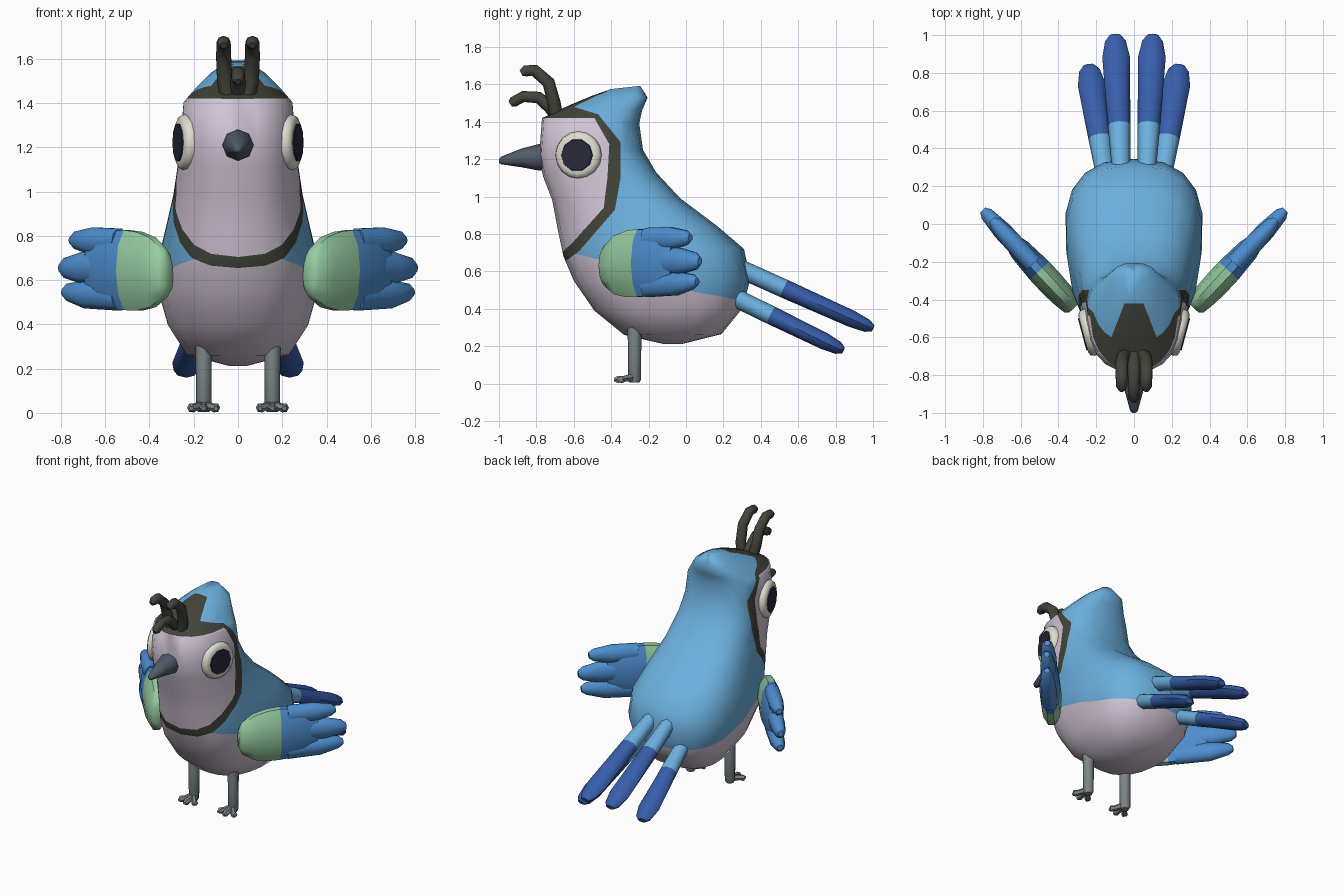
import bpy, bmesh, math
from mathutils import Vector as V

if "Cube" in bpy.data.objects:
    bpy.data.objects.remove(bpy.data.objects["Cube"])


def mat(name, rgb):
    m = bpy.data.materials.new(name)
    lin = [(c / 255 / 12.92) if c < 11 else ((c / 255 + 0.055) / 1.055) ** 2.4 for c in rgb]
    m.diffuse_color = (*lin, 1)
    m.use_nodes = True
    m.node_tree.nodes["Principled BSDF"].inputs["Base Color"].default_value = m.diffuse_color
    return m


SKY = mat("sky_blue", (108, 176, 222))
WING = mat("wing_blue", (78, 142, 208))
NAVY = mat("deep_blue", (56, 94, 172))
GREEN = mat("soft_green", (150, 204, 160))
LILAC = mat("pale_lilac", (210, 197, 214))
BLACK = mat("olive_black", (66, 68, 58))
GREY = mat("leg_grey", (124, 134, 136))
BEAK = mat("beak_slate", (82, 90, 106))
WHITE = mat("eye_white", (222, 220, 208))
PUPIL = mat("pupil_dark", (40, 40, 58))


def finish(bm, name, mats, angle=50):
    bmesh.ops.recalc_face_normals(bm, faces=bm.faces)
    me = bpy.data.meshes.new(name)
    bm.to_mesh(me)
    bm.free()
    for m in mats:
        me.materials.append(m)
    ob = bpy.data.objects.new(name, me)
    bpy.context.collection.objects.link(ob)
    bpy.ops.object.select_all(action='DESELECT')
    ob.select_set(True)
    bpy.context.view_layer.objects.active = ob
    bpy.ops.object.shade_smooth_by_angle(angle=math.radians(angle))
    return ob


def ring(c, u, v, n):
    """Ellipse of n points around c with half axes u and v."""
    return [V(c) + V(u) * math.cos(t) + V(v) * math.sin(t)
            for t in (2 * math.pi * i / n for i in range(n))]


def loft(rings, switch=None, side=1):
    """Skin the rings; bands from index switch on take material 1."""
    bm = bmesh.new()
    vs = [[bm.verts.new((p.x * side, p.y, p.z)) for p in r] for r in rings]
    n = len(vs[0])
    for k in range(len(vs) - 1):
        for i in range(n):
            j = (i + 1) % n
            f = bm.faces.new((vs[k][i], vs[k][j], vs[k + 1][j], vs[k + 1][i]))
            f.material_index = int(switch is not None and k >= switch)
    bm.faces.new(vs[0])
    bm.faces.new(vs[-1]).material_index = int(switch is not None)
    return bm


def tube(name, pts, radii, n, m, side=1):
    """Round tube along a path in a roughly constant plane."""
    pts = [V(p) for p in pts]
    rings = []
    for i, p in enumerate(pts):
        d = (pts[min(i + 1, len(pts) - 1)] - pts[max(i - 1, 0)]).normalized()
        ref = V((1, 0, 0)) if abs(d.x) < 0.8 else V((0, 0, 1))
        u = (ref - d * ref.dot(d)).normalized()
        rings.append(ring(p, u * radii[i], d.cross(u) * radii[i], n))
    return finish(loft(rings, side=side), name, [m])


def inside(p, poly):
    hit = False
    for (ax, ay), (bx, by) in zip(poly, poly[1:] + poly[:1]):
        if (ay > p[1]) != (by > p[1]) and p[0] < (bx - ax) * (p[1] - ay) / (by - ay) + ax:
            hit = not hit
    return hit


def cut(bm, line, i, j, zmin=0):
    """Score the faces along a polyline drawn in axes i and j."""
    for a, b in zip(line, line[1:]):
        def near(f):
            if max(v.co.z for v in f.verts) < zmin:
                return False
            return all(min(v.co[k] for v in f.verts) < max(a[q], b[q]) and
                       max(v.co[k] for v in f.verts) > min(a[q], b[q])
                       for q, k in ((0, i), (1, j)))
        faces = [f for f in bm.faces if near(f)]
        geom = set(faces)
        for f in faces:
            geom.update(f.edges)
            geom.update(f.verts)
        co, no = V((0, 0, 0)), V((0, 0, 0))
        co[i], co[j] = a
        no[i], no[j] = b[1] - a[1], a[0] - b[0]
        bmesh.ops.bisect_plane(bm, geom=list(geom), plane_co=co, plane_no=no.normalized(), dist=1e-5)


# Body and head: egg-shaped rings (front y, z, back y, z, half width)
BODY = [(-0.12, 0.212, -0.02, 0.212, 0.04), (-0.33, 0.26, 0.19, 0.265, 0.23),
        (-0.49, 0.39, 0.30, 0.40, 0.315), (-0.60, 0.55, 0.345, 0.56, 0.36),
        (-0.655, 0.68, 0.31, 0.72, 0.355), (-0.685, 0.82, 0.17, 0.84, 0.325),
        (-0.715, 0.98, -0.03, 0.99, 0.29), (-0.765, 1.11, -0.16, 1.13, 0.27),
        (-0.785, 1.22, -0.23, 1.25, 0.258), (-0.77, 1.42, -0.25, 1.39, 0.245),
        (-0.62, 1.49, -0.235, 1.46, 0.185), (-0.50, 1.54, -0.205, 1.53, 0.125),
        (-0.40, 1.575, -0.245, 1.592, 0.05)]
rings = []
for yf, zf, yb, zb, w in BODY:
    r = []
    for k in range(20):
        t = 2 * math.pi * k / 20
        c, s = math.cos(t), math.sin(t)
        e = 0.8
        c, s = math.copysign(abs(c) ** e, c), math.copysign(abs(s) ** e, s)
        r.append(V((w * s * (1 + 0.12 * c), (yf + yb) / 2 + c * (yb - yf) / 2,
                    (zf + zb) / 2 + c * (zb - zf) / 2)))
    rings.append(r)
bm = loft(rings)
face_line = [(-1, 1.42), (-0.49, 1.42), (-0.41, 1.28), (-0.42, 1.1), (-0.44, 0.94),
             (-0.61, 0.75), (-0.665, 0.70), (-1, 0.40)]
band_line = [(-0.64, 1.7), (-0.62, 1.485), (-0.47, 1.44), (-0.35, 1.29), (-0.35, 1.1),
             (-0.38, 0.93), (-0.57, 0.71), (-0.65, 0.65), (-1, 0.39)]
belly_line = [(-0.62, 0.70), (-0.45, 0.66), (0.05, 0.49), (0.5, 0.41)]
tongue = [(-0.16, -0.68), (-0.12, -0.6), (-0.05, -0.42), (0.05, -0.42), (0.12, -0.6), (0.16, -0.68)]
for ln in (face_line, band_line, belly_line):
    cut(bm, ln, 1, 2)
cut(bm, tongue, 0, 1, 1.44)
for f in bm.faces:
    c = f.calc_center_median()
    p = (c.y, c.z)
    if inside(p, face_line):
        f.material_index = 1
    elif inside(p, band_line + [(-1, 1.7)]) or (c.z > 1.44 and inside((c.x, c.y), tongue)):
        f.material_index = 2
    elif inside(p, belly_line + [(0.5, 0), (-1, 0), (-1, 0.7)]):
        f.material_index = 1
finish(bm, "body", [SKY, LILAC, BLACK], 60)

# Beak
finish(loft([ring((0, y, z), (r, 0, 0), (0, 0, r), 8) for y, z, r in
             ((-0.74, 1.21, 0.072), (-0.79, 1.21, 0.07), (-0.88, 1.207, 0.05), (-0.99, 1.193, 0.02),
              (-1.0, 1.19, 0.008))]), "beak", [BEAK])

# Middle head plume
tube("middle_plume", [(0, -0.68, 1.42), (0, -0.73, 1.48), (0, -0.79, 1.53), (0, -0.87, 1.535), (0, -0.925, 1.505),
                      (0, -0.94, 1.495)], [0.035, 0.034, 0.032, 0.03, 0.028, 0.015], 8, BLACK)

for side, tag in ((1, "right"), (-1, "left")):
    # Side plumes
    tube(tag + "_plume", [(0.04, -0.69, 1.41), (0.06, -0.705, 1.5), (0.065, -0.735, 1.61), (0.065, -0.81, 1.675),
                          (0.065, -0.86, 1.672), (0.065, -0.882, 1.66)],
         [0.036, 0.035, 0.034, 0.032, 0.03, 0.016], 8, BLACK, side)

    # Eye: rounded white disc with a flat pupil plate
    a = math.radians(15)
    out, along = V((math.cos(a), -math.sin(a), 0)), V((math.sin(a), math.cos(a), 0))
    eye = V((0.24, -0.575, 1.222))

    def disc(name, prof, n, m):
        finish(loft([ring(eye + out * d, along * r, V((0, 0, r)), n) for d, r in prof], side=side),
               tag + name, [m])
    disc("_eye", ((-0.05, 0.12), (0, 0.127), (0.02, 0.12), (0.03, 0.1)), 16, WHITE)
    disc("_pupil", ((0.029, 0.088), (0.036, 0.085)), 10, PUPIL)

    # Wing: flat palm plus three feather tips (distance, centre z, half height, half thickness)
    a = math.radians(47)
    d, nrm = V((math.cos(a), math.sin(a), 0)), V((math.sin(a), -math.cos(a), 0))

    def wing(name, rows, mats, switch=None):
        finish(loft([ring(V((0.33, -0.43, z)) + d * s, nrm * t, V((0, 0, h)), 10) for s, z, h, t in rows],
                    switch, side), tag + name, mats)
    wing("_wing", ((-0.02, 0.63, 0.06, 0.035), (0.0, 0.63, 0.11, 0.055), (0.08, 0.635, 0.165, 0.066),
                   (0.17, 0.64, 0.187, 0.07), (0.25, 0.645, 0.19, 0.07), (0.40, 0.65, 0.18, 0.06),
                   (0.50, 0.65, 0.13, 0.035)), [GREEN, WING], 4)
    for i, (z0, z1, h, tip) in enumerate(((0.77, 0.78, 0.066, 0.62), (0.655, 0.655, 0.075, 0.69),
                                          (0.525, 0.545, 0.066, 0.67))):
        wing("_wing_feather_%d" % (i + 1),
             ((0.30, z0, h, 0.05), (tip - 0.15, (z0 + z1) / 2, h, 0.05),
              (tip - 0.03, z1, h * 0.62, 0.036), (tip, z1, h * 0.3, 0.018)), [WING])

    # Tail feathers with dark outer lengths
    for name, p0, p1, sw in (("_inner", (0.065, 0.22, 0.645), (0.10, 1.0, 0.295), 0.39),
                             ("_outer", (0.14, 0.18, 0.50), (0.24, 0.84, 0.178), 0.42)):
        p0, p1 = V(p0), V(p1)
        dr = (p1 - p0).normalized()
        u = V((0, 0, 1)).cross(dr).normalized()
        v = dr.cross(u)
        rows = ((0, 0.045, 0.05), (sw, 0.06, 0.05), (0.85, 0.073, 0.045), (0.96, 0.055, 0.035), (1, 0.03, 0.018))
        finish(loft([ring(p0.lerp(p1, k), u * w, v * t, 8) for k, w, t in rows], 1, side),
               tag + name + "_tail_feather", [SKY, NAVY])

    # Leg and toes
    tube(tag + "_leg", [(0.155, -0.275, 0.36), (0.155, -0.275, 0.2), (0.155, -0.275, 0.02), (0.155, -0.275, 0.005)],
         [0.038, 0.036, 0.034, 0.026], 8, GREY, side)
    for i, dx in enumerate((-0.055, 0, 0.055)):
        tip = -0.385 if dx == 0 else -0.365
        tube(tag + "_toe_%d" % (i + 1), [(0.155, -0.27, 0.035), (0.155 + dx * 0.7, -0.33, 0.026),
                                         (0.155 + dx, tip + 0.02, 0.022), (0.155 + dx, tip, 0.02)],
             [0.024, 0.018, 0.022, 0.01], 6, GREY, side)
